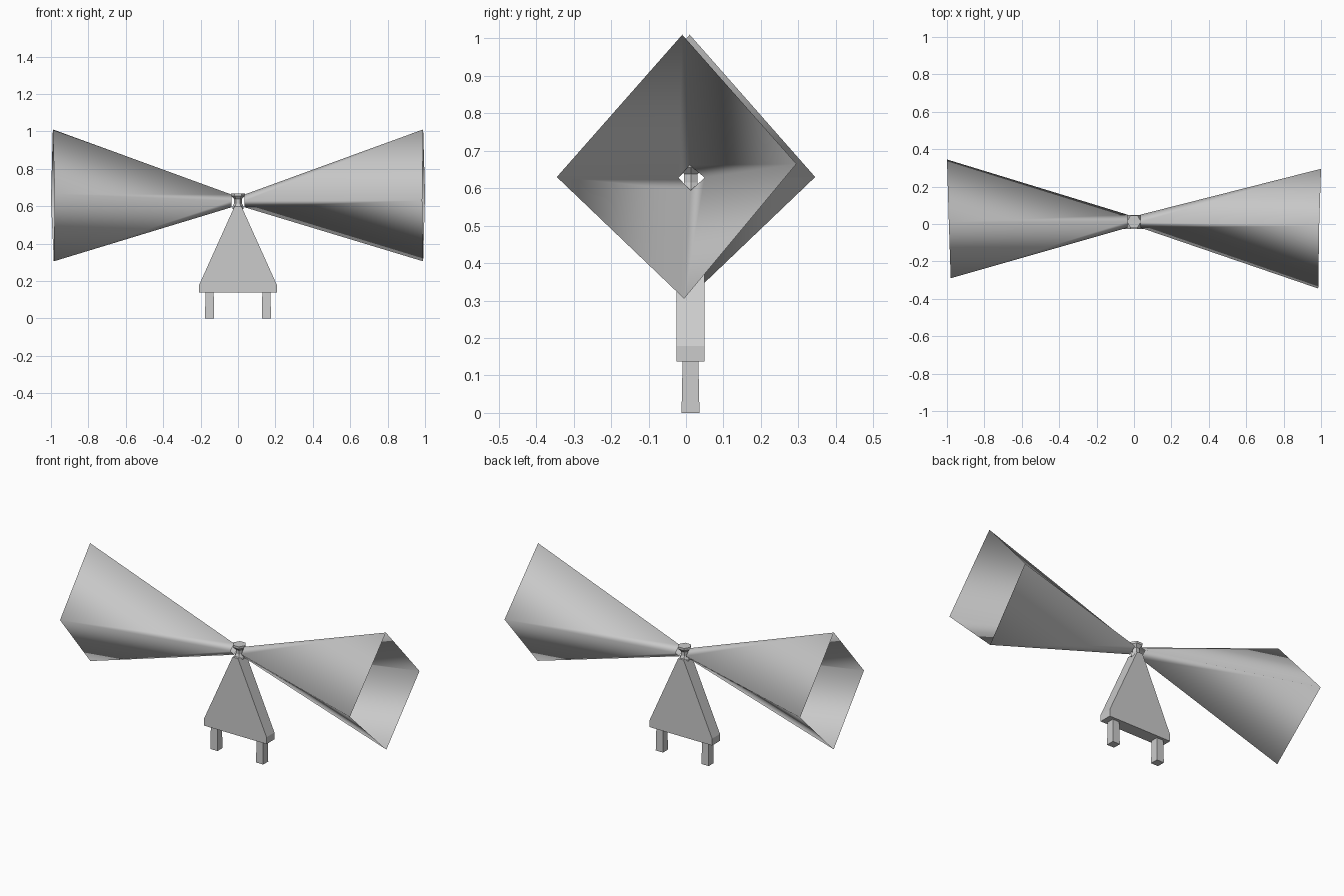
import bpy
import bmesh
import math

cube = bpy.data.objects.get("Cube")
if cube:
    bpy.data.objects.remove(cube, do_unlink=True)

grey = bpy.data.materials.new("light grey")
grey.use_nodes = True
COLOUR = (0.6, 0.6, 0.6, 1.0)
grey.diffuse_color = COLOUR
grey.node_tree.nodes["Principled BSDF"].inputs["Base Color"].default_value = COLOUR

MID_Y = 0.013  # depth of the stand's centre plane


def loft(name, rings, caps=True, smooth=False):
    """Skin a list of equal-length point rings, optionally capping both ends."""
    bm = bmesh.new()
    loops = [[bm.verts.new(p) for p in ring] for ring in rings]
    n = len(loops[0])
    for a, b in zip(loops, loops[1:]):
        for i in range(n):
            j = (i + 1) % n
            bm.faces.new((a[i], a[j], b[j], b[i]))
    if caps:
        bm.faces.new(loops[0][::-1])
        bm.faces.new(loops[-1])
    bmesh.ops.recalc_face_normals(bm, faces=bm.faces)
    for f in bm.faces:
        f.smooth = smooth
    mesh = bpy.data.meshes.new(name)
    bm.to_mesh(mesh)
    bm.free()
    mesh.materials.append(grey)
    obj = bpy.data.objects.new(name, mesh)
    bpy.context.collection.objects.link(obj)
    return obj


def rect(x0, x1, y0, y1, z):
    return [(x0, y0, z), (x1, y0, z), (x1, y1, z), (x0, y1, z)]


# Open flared horns with a diamond section, soft-shaded thin walls
left_throat = [(0.035, 0.010, 0.662), (0.035, 0.050, 0.628),
               (0.035, 0.012, 0.594), (0.035, -0.020, 0.628)]
left_mouth = [(0.99, -0.010, 1.01), (1.0, 0.295, 0.665),
              (0.99, -0.005, 0.305), (0.985, -0.345, 0.63)]
right_throat = [(-0.035, 0.012, 0.662), (-0.035, -0.020, 0.628),
                (-0.035, 0.012, 0.594), (-0.035, 0.050, 0.628)]
right_mouth = [(-0.99, 0.010, 1.01), (-0.98, -0.290, 0.665),
               (-0.985, 0.005, 0.305), (-1.0, 0.345, 0.63)]
loft("left_horn", [left_throat, left_mouth], caps=False, smooth=True)
loft("right_horn", [right_throat, right_mouth], caps=False, smooth=True)

# Waisted six-sided hub between the horns
hub_profile = [(0.030, 0.585), (0.030, 0.598), (0.021, 0.615),
               (0.021, 0.638), (0.038, 0.655), (0.038, 0.668)]
loft("hub", [[(r * math.cos(math.radians(60 * i)),
               MID_Y + r * math.sin(math.radians(60 * i)), z)
              for i in range(6)] for r, z in hub_profile])

# Tapered slab body with a short upright rim
body_profile = [(0.208, 0.137), (0.208, 0.178), (0.018, 0.60)]
loft("body", [rect(-w, w, -0.026, 0.049, z) for w, z in body_profile])

# Two square legs
for side, name in ((1, "left_leg"), (-1, "right_leg")):
    x = 0.152 * side
    loft(name, [rect(x - 0.024, x + 0.024, -0.012, 0.036, 0.0),
                rect(x - 0.022, x + 0.022, -0.009, 0.033, 0.14)])
